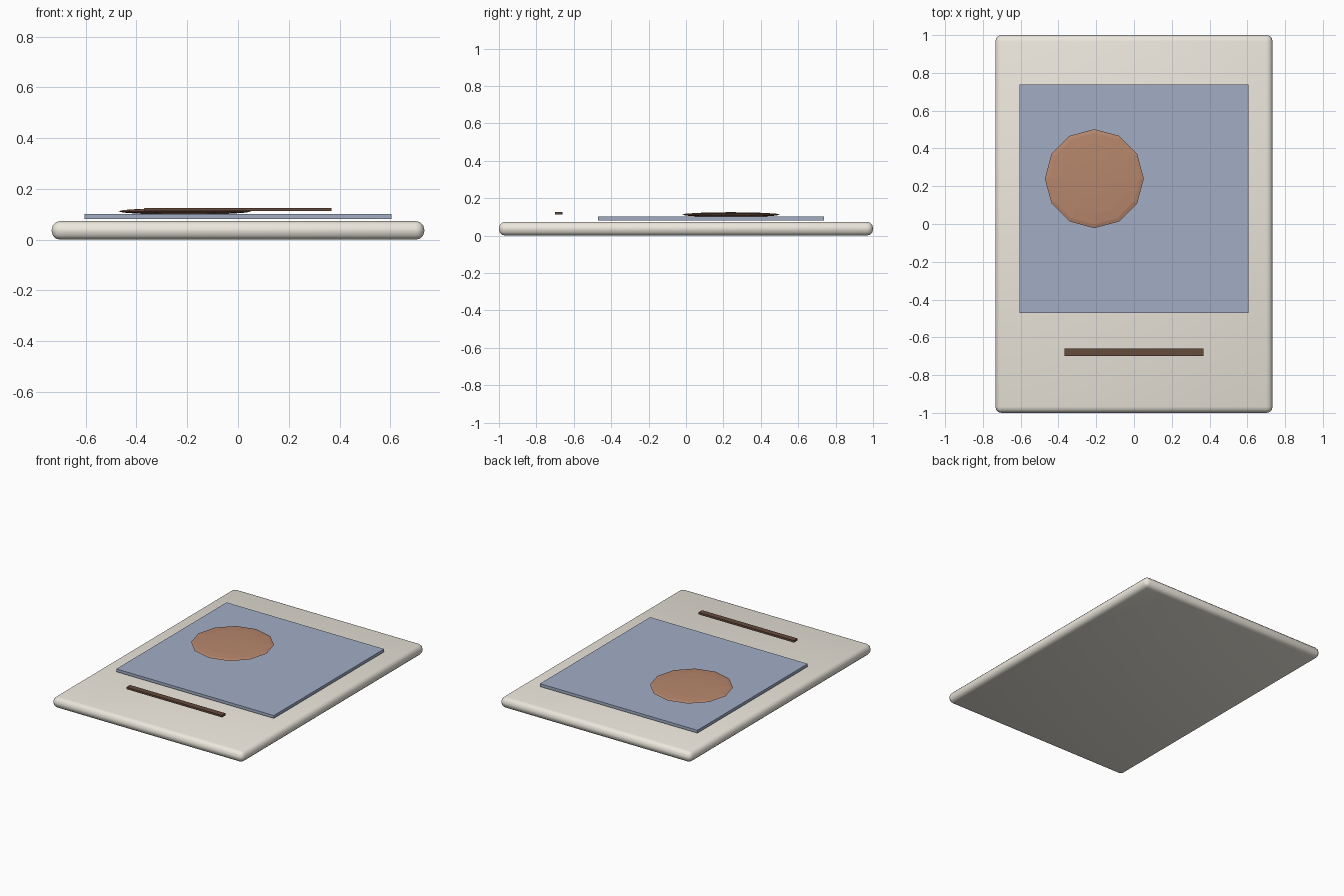
import bpy

if "Cube" in bpy.data.objects:
    bpy.data.objects.remove(bpy.data.objects["Cube"])


def material(name, color):
    m = bpy.data.materials.new(name)
    m.diffuse_color = (*color, 1)
    m.use_nodes = True
    m.node_tree.nodes["Principled BSDF"].inputs["Base Color"].default_value = m.diffuse_color
    return m


def box(name, center, size, mat):
    bpy.ops.mesh.primitive_cube_add(size=1, location=center)
    ob = bpy.context.object
    ob.name = name
    ob.scale = size
    bpy.ops.object.transform_apply(location=False, rotation=False, scale=True)
    ob.data.materials.append(mat)
    return ob


cream = material("cream", (0.84, 0.80, 0.72))
blue = material("blue", (0.36, 0.42, 0.56))
clay = material("clay", (0.47, 0.24, 0.15))
brown = material("dark_brown", (0.13, 0.07, 0.045))

# Rounded backing board
board = box("board", (0, 0, 0.0367), (1.468, 2.0, 0.0734), cream)
bev = board.modifiers.new("rounded_edges", "BEVEL")
bev.width = 0.033
bev.segments = 3
bpy.context.view_layer.objects.active = board
bpy.ops.object.modifier_apply(modifier=bev.name)
bpy.ops.object.shade_smooth_by_angle()

# Raised picture panel
box("picture_panel", (0, 0.134, 0.0915), (1.21, 1.21, 0.02), blue)

# Flattened low-poly disc
bpy.ops.mesh.primitive_uv_sphere_add(segments=12, ring_count=8, radius=0.262,
                                     location=(-0.21, 0.24, 0.112))
disc = bpy.context.object
disc.name = "disc"
disc.scale = (1, 1, 0.05)
bpy.ops.object.transform_apply(location=False, rotation=False, scale=True)
disc.data.materials.append(clay)

# Caption bar
box("caption_bar", (0, -0.68, 0.119), (0.735, 0.04, 0.0134), brown)
